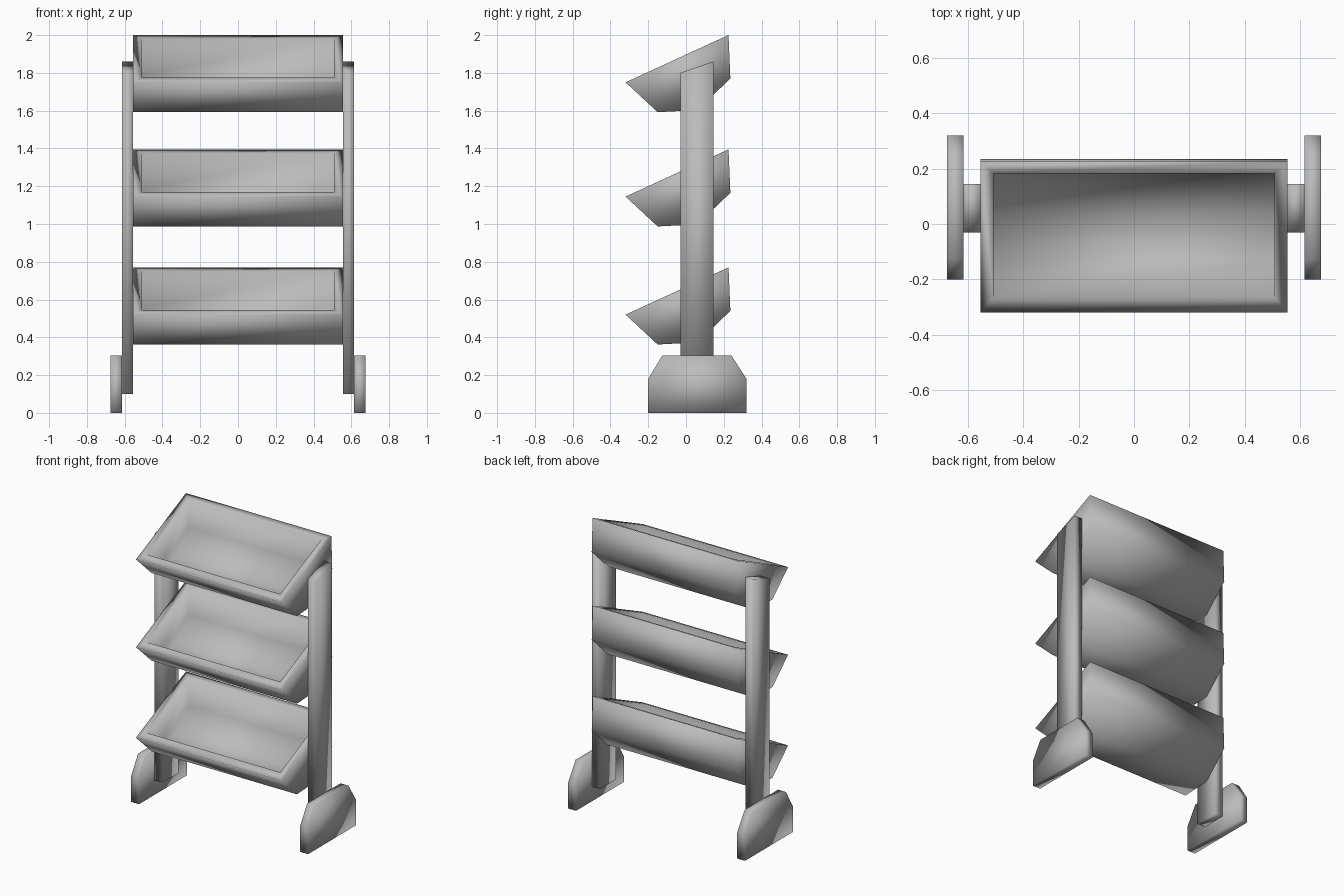
import bpy
import bmesh

old = bpy.data.objects.get("Cube")
if old:
    bpy.data.objects.remove(old)


def make_material(name, colour):
    mat = bpy.data.materials.new(name)
    mat.use_nodes = True
    mat.diffuse_color = colour
    mat.node_tree.nodes["Principled BSDF"].inputs["Base Color"].default_value = colour
    return mat


grey = make_material("grey", (0.5, 0.5, 0.5, 1))


def finish(bm, name):
    """Turn a bmesh into a fully smooth shaded grey object."""
    bmesh.ops.recalc_face_normals(bm, faces=bm.faces)
    for face in bm.faces:
        face.smooth = True
    mesh = bpy.data.meshes.new(name)
    bm.to_mesh(mesh)
    bm.free()
    mesh.materials.append(grey)
    obj = bpy.data.objects.new(name, mesh)
    bpy.context.collection.objects.link(obj)
    return obj


def ring(bm, profile, x, z=0):
    return [bm.verts.new((x, y, h + z)) for y, h in profile]


def extrude_profile(name, profile, x0, x1):
    """Solid slab: a side profile in (y, z) swept along x."""
    bm = bmesh.new()
    a, b = ring(bm, profile, x0), ring(bm, profile, x1)
    n = len(profile)
    bm.faces.new(a)
    bm.faces.new(b)
    for i in range(n):
        j = (i + 1) % n
        bm.faces.new((a[i], a[j], b[j], b[i]))
    return finish(bm, name)


# Open bin profiles, from the front lip under the floor to the back lip
OUTER = [(-0.32, 1.75), (-0.15, 1.592), (0.06, 1.603), (0.235, 1.77), (0.225, 2.0)]
INNER = [(-0.265, 1.775), (-0.135, 1.637), (0.045, 1.647), (0.19, 1.79), (0.183, 1.981)]


def make_tray(name, z):
    """Thick walled tilted bin, open at the top."""
    bm = bmesh.new()
    shells = []
    for profile, half in ((OUTER, 0.555), (INNER, 0.508)):
        a, b = ring(bm, profile, -half, z), ring(bm, profile, half, z)
        bm.faces.new(a)
        bm.faces.new(b)
        for i in range(len(profile) - 1):
            bm.faces.new((a[i], a[i + 1], b[i + 1], b[i]))
        shells.append((a[0], b[0], b[-1], a[-1]))
    # Rim joining the outer and inner shells
    out, inn = shells
    for i in range(4):
        j = (i + 1) % 4
        bm.faces.new((out[i], out[j], inn[j], inn[i]))
    return finish(bm, name)


for label, drop in (("top", 0), ("middle", -0.605), ("bottom", -1.23)):
    make_tray(label + "_tray", drop)

# Side posts with slanted tops, and chamfered feet outside them
POST = [(-0.03, 0.10), (0.145, 0.10), (0.145, 1.86), (-0.03, 1.80)]
FOOT = [(-0.2, 0), (0.32, 0), (0.32, 0.18), (0.24, 0.305), (-0.125, 0.305), (-0.2, 0.18)]
for side, s in (("left", 1), ("right", -1)):
    extrude_profile(side + "_post", POST, s * 0.555, s * 0.615)
    extrude_profile(side + "_foot", FOOT, s * 0.615, s * 0.675)
